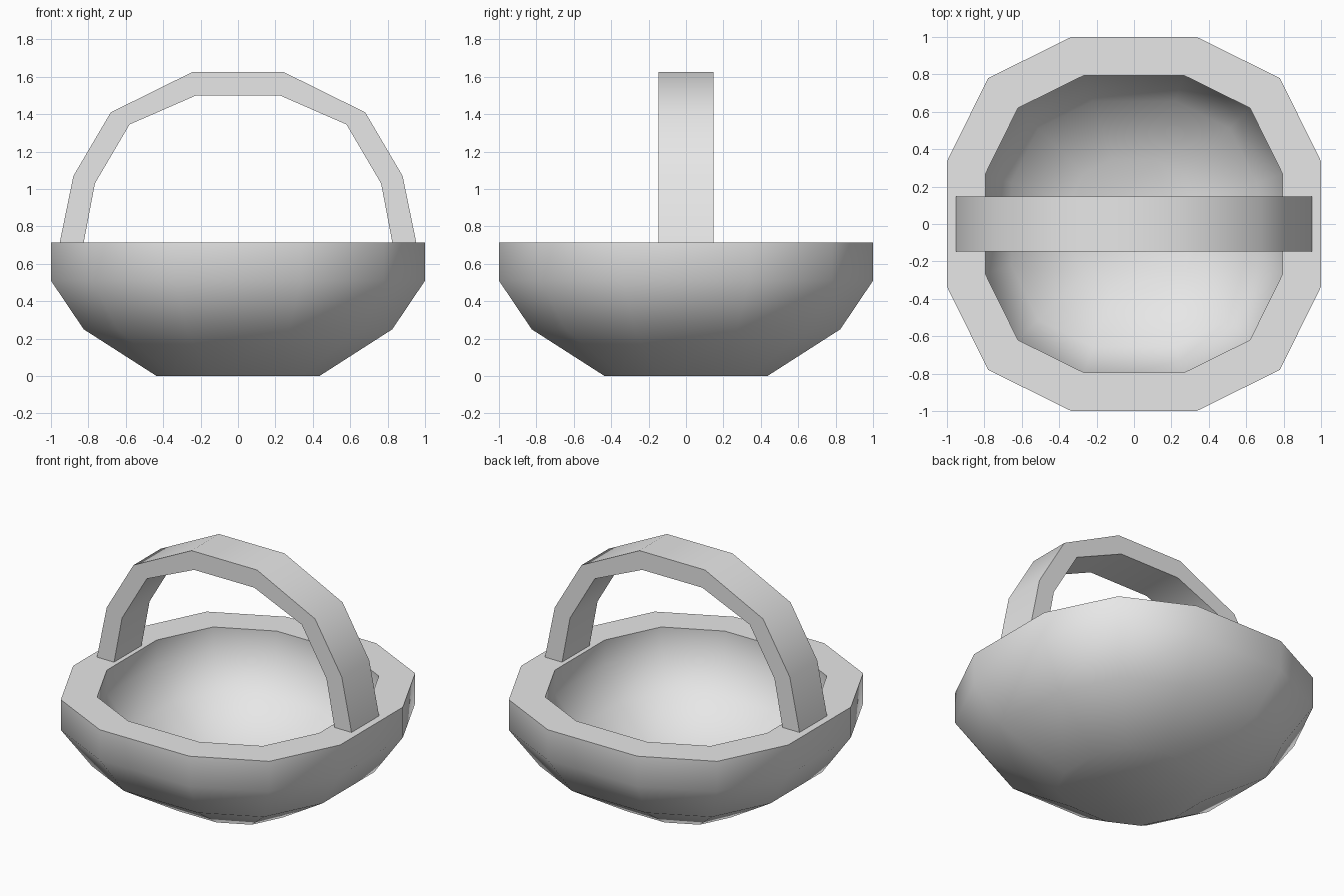
import bpy
import bmesh
import math

cube = bpy.data.objects.get("Cube")
if cube:
    bpy.data.objects.remove(cube, do_unlink=True)

grey = bpy.data.materials.new("light_grey")
grey.use_nodes = True
grey.diffuse_color = (0.8, 0.8, 0.8, 1)
grey.node_tree.nodes["Principled BSDF"].inputs["Base Color"].default_value = (0.8, 0.8, 0.8, 1)


def finish(name, bm):
    """Turn a bmesh into a smooth shaded object with sharp corners kept."""
    bmesh.ops.recalc_face_normals(bm, faces=bm.faces)
    mesh = bpy.data.meshes.new(name)
    bm.to_mesh(mesh)
    bm.free()
    mesh.materials.append(grey)
    obj = bpy.data.objects.new(name, mesh)
    bpy.context.collection.objects.link(obj)
    bpy.ops.object.select_all(action="DESELECT")
    obj.select_set(True)
    bpy.context.view_layer.objects.active = obj
    bpy.ops.object.shade_smooth_by_angle(angle=math.radians(45))
    return obj


def bridge(bm, a, b):
    """Join two closed loops of vertices with quads."""
    for i in range(len(a)):
        j = (i + 1) % len(a)
        bm.faces.new((a[i], a[j], b[j], b[i]))


# Twelve-sided outline: one quarter turned four times
outline = []
for x, y in ((1, -0.335), (1, 0.335), (0.78, 0.78)):
    outline.append((x, y))
outline = [p for x, y in outline for p in [(x, y)]]
outline += [(-y, x) for x, y in outline]
outline += [(-x, -y) for x, y in outline]

# Bowl: outer wall, flat rim and inner wall, as (scale, height) rings
outer = [(0.435, 0), (0.825, 0.25), (1, 0.51), (1, 0.715)]
inner = [(s * 0.795, 0.715 - (0.715 - z) * 0.795) for s, z in reversed(outer)]
bm = bmesh.new()
rings = [[bm.verts.new((x * s, y * s, z)) for x, y in outline] for s, z in outer + inner]
for a, b in zip(rings, rings[1:]):
    bridge(bm, a, b)
bm.faces.new(rings[0])
bm.faces.new(rings[-1])
finish("bowl", bm)

# Handle: flat band arching from side to side, as (outer, inner) points
half = [((0.953, 0.715), (0.825, 0.715)),
        ((0.88, 1.07), (0.765, 1.03)),
        ((0.68, 1.41), (0.58, 1.345)),
        ((0.245, 1.625), (0.225, 1.5))]
arch = half + [tuple((-x, z) for x, z in pair) for pair in reversed(half)]
w = 0.147
bm = bmesh.new()
sections = []
for (ox, oz), (ix, iz) in arch:
    corners = ((ox, -w, oz), (ox, w, oz), (ix, w, iz), (ix, -w, iz))
    sections.append([bm.verts.new(c) for c in corners])
for a, b in zip(sections, sections[1:]):
    bridge(bm, a, b)
bm.faces.new(sections[0])
bm.faces.new(sections[-1])
finish("handle", bm)
